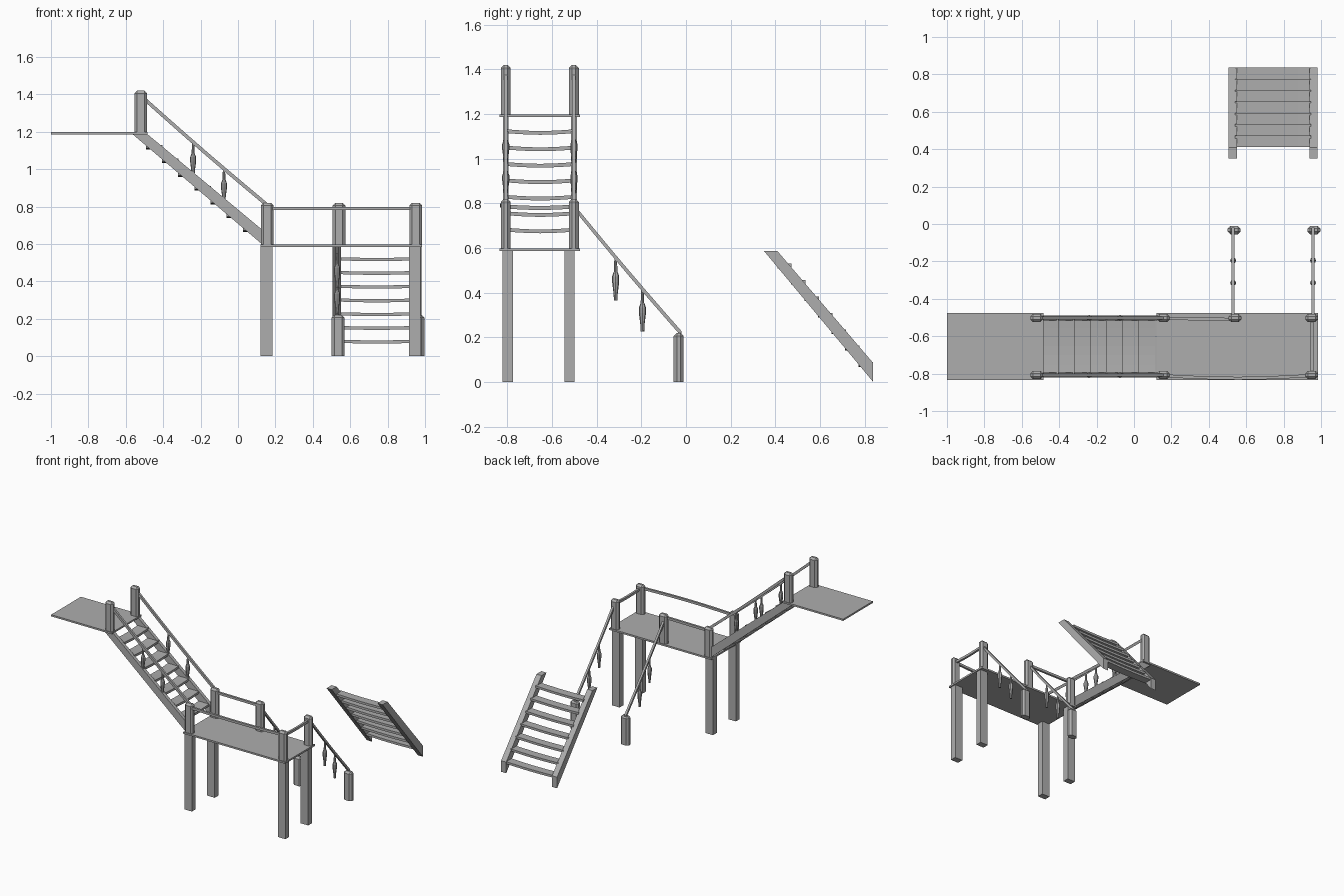
import bpy, bmesh, math
from mathutils import Vector

old = bpy.data.objects.get("Cube")
if old:
    bpy.data.objects.remove(old, do_unlink=True)

# One plain grey for every part
grey = bpy.data.materials.new("plain_grey")
grey.use_nodes = True
grey.diffuse_color = (0.42, 0.42, 0.42, 1)
grey.node_tree.nodes["Principled BSDF"].inputs["Base Color"].default_value = grey.diffuse_color


def finish(name, bm):
    bmesh.ops.recalc_face_normals(bm, faces=bm.faces)
    mesh = bpy.data.meshes.new(name)
    bm.to_mesh(mesh)
    bm.free()
    mesh.materials.append(grey)
    obj = bpy.data.objects.new(name, mesh)
    bpy.context.collection.objects.link(obj)
    return obj


def box(name, x0, x1, y0, y1, z0, z1, bevel=0):
    bm = bmesh.new()
    bmesh.ops.create_cube(bm, size=1)
    lo, hi = Vector((x0, y0, z0)), Vector((x1, y1, z1))
    for v in bm.verts:
        v.co = Vector([(lo[i] + hi[i]) / 2 + v.co[i] * (hi[i] - lo[i]) for i in range(3)])
    if bevel:
        edges = [e for e in bm.edges if max(v.co.z for v in e.verts) > z1 - bevel]
        bmesh.ops.bevel(bm, geom=edges, offset=bevel, segments=1, affect='EDGES')
    return finish(name, bm)


def bar(name, a, b, side, up, bow=(0, 0, 0), steps=6):
    """Rectangular bar from a to b, bent by bow at its middle."""
    bm = bmesh.new()
    a, b, side, up, bow = map(Vector, (a, b, side, up, bow))
    rings = []
    for i in range(steps + 1):
        t = i / steps
        c = a.lerp(b, t) + bow * math.sin(math.pi * t)
        rings.append([bm.verts.new(c + (side * s + up * u) / 2)
                      for s, u in ((-1, -1), (1, -1), (1, 1), (-1, 1))])
    for r, q in zip(rings, rings[1:]):
        for k in range(4):
            bm.faces.new((r[k], r[k - 1], q[k - 1], q[k]))
    bm.faces.new(rings[0])
    bm.faces.new(rings[-1])
    return finish(name, bm)


def stringer(name, outline, along_x, centre, width):
    """Sloped side board: an outline in (length, z) given a thickness."""
    bm = bmesh.new()
    place = (lambda u, z, w: (u, w, z)) if along_x else (lambda u, z, w: (w, u, z))
    face = bm.faces.new([bm.verts.new(place(u, z, centre - width / 2)) for u, z in outline])
    new = bmesh.ops.extrude_face_region(bm, geom=[face])["geom"]
    bmesh.ops.translate(bm, verts=[g for g in new if isinstance(g, bmesh.types.BMVert)],
                        vec=place(0, 0, width))
    return finish(name, bm)


def spindle(name, x, y, top, length):
    """Turned drop: thin neck, swollen middle, tapered foot."""
    bm = bmesh.new()
    rings = []
    for t, r in ((0, .006), (.3, .008), (.42, .016), (.55, .016), (.85, .009), (1, .008)):
        rings.append([bm.verts.new((x + r * math.cos(k * math.tau / 8),
                                    y + r * math.sin(k * math.tau / 8), top - t * length))
                      for k in range(8)])
    for r, q in zip(rings, rings[1:]):
        for k in range(8):
            bm.faces.new((r[k], r[k - 1], q[k - 1], q[k]))
    bm.faces.new(rings[0])
    bm.faces.new(rings[-1])
    return finish(name, bm)


def post(name, x, y, z0, z1):
    return box(name, x - .034, x + .034, y - .022, y + .022, z0, z1, .014)


FRONT, BACK = -.807, -.502
rows = (("front", FRONT), ("back", BACK))

# Platforms
box("main_deck", .12, .985, -.835, -.475, .585, .598)
box("upper_deck", -1, -.485, -.835, -.475, 1.185, 1.198)

# Deck legs and the posts above them
for label, y in rows:
    leg_y = -.798 if label == "front" else -.522
    for spot, x in (("inner", .152), ("outer", .945)):
        box(f"{label}_{spot}_leg", x - .032, x + .032, leg_y - .023, leg_y + .023, 0, .586)
        post(f"{label}_{spot}_post", x + .005, y, .59, .82)
    post(f"{label}_upper_post", -.52, y, 1.19, 1.42)
post("back_middle_post", .54, BACK, .59, .82)

# Deck railings
SQ_Z, SQ_Y, SQ_X = (0, 0, .018), (0, .016, 0), (.016, 0, 0)
bar("front_rail", (.17, -.812, .79), (.95, -.81, .79), SQ_Y, SQ_Z, (0, -.014, 0))
bar("back_rail", (.17, -.505, .79), (.54, -.51, .79), SQ_Y, SQ_Z)
bar("outer_rail", (.953, FRONT, .785), (.953, BACK, .785), SQ_X, SQ_Z, (0, 0, -.006))

# Upper stairs: stringers, handrails, spindles and treads
for label, y in rows:
    stringer(f"{label}_stair_stringer",
             [(-.565, 1.188), (-.485, 1.188), (.125, .68), (.125, .602)], True, y, .026)
    bar(f"{label}_stair_rail", (-.5, y, 1.375), (.16, y, .805), SQ_Y, (0, 0, .025), (0, 0, -.006))
    for i, (x, top) in enumerate(((-.24, 1.14), (-.075, 1.0))):
        spindle(f"{label}_stair_spindle_{i + 1}", x, y, top, .18)
for i in range(7):
    x, z = .07 - .0865 * i, .681 + .0735 * i
    bar(f"stair_tread_{i + 1}", (x, -.8, z), (x, -.505, z), (.088, 0, 0), (0, 0, .017), (0, 0, -.007))

# Lower ladder steps, set apart from the deck
for label, x in (("right", .528), ("left", .96)):
    stringer(f"{label}_ladder_stringer",
             [(.35, .585), (.41, .585), (.838, .085), (.838, .0)], False, x, .043)
    post(f"{label}_ladder_post", .535 if label == "right" else .962, -.033, 0, .22)
    rail_x = .53 if label == "right" else .957
    bar(f"{label}_ladder_rail", (rail_x, -.495, .775), (rail_x, -.02, .215), SQ_X, (0, 0, .024), (0, 0, -.006))
    for i, (y, top) in enumerate(((-.315, .55), (-.195, .41))):
        spindle(f"{label}_ladder_spindle_{i + 1}", rail_x, y, top, .185)
for i in range(7):
    y, z = .805 - .0605 * i, .08 + .0735 * i
    bar(f"ladder_tread_{i + 1}", (.54, y, z), (.945, y, z), (0, .063, 0), (0, 0, .017), (0, 0, -.004))
